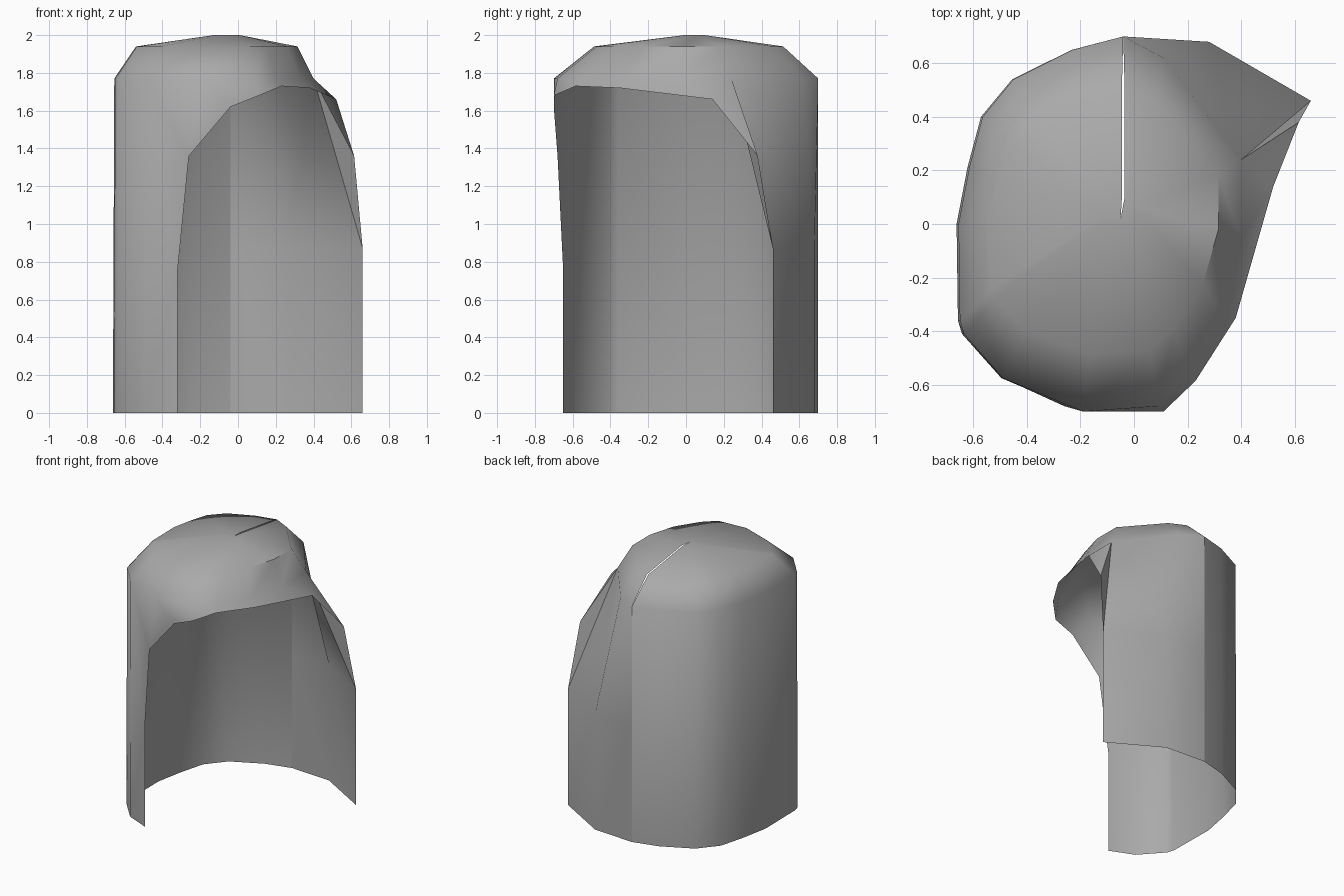
import bpy, bmesh, math

cube = bpy.data.objects.get("Cube")
if cube:
    bpy.data.objects.remove(cube)

# One grey for the whole shell
grey = bpy.data.materials.new("matte_grey")
grey.use_nodes = True
colour = (0.4, 0.4, 0.4, 1)
grey.diffuse_color = colour
grey.node_tree.nodes["Principled BSDF"].inputs["Base Color"].default_value = colour

SHOULDER, CROWN, TOP, SPRING = 1.77, 1.94, 2.0, 0.87
CENTRE = (-0.05, 0.05)

# Plan of the shoulder line, from the back seam round the left, front and right
wall_plan = [(-.04, .70), (-.23, .65), (-.45, .54), (-.565, .40), (-.615, .21),
             (-.655, 0), (-.65, -.36), (-.635, -.41), (-.49, -.575)]
hood_plan = [(-.19, -.70), (.09, -.68), (.20, -.56), (.33, -.33),
             (.40, -.05), (.40, .24), (.11, .62), (-.04, .70)]

# Rim of the opening, from the front foot over the top to the rear foot
rim_points = [(-.32, -.65, 0), (-.32, -.65, .75), (-.26, -.68, 1.36),
              (-.04, -.70, 1.62), (.11, -.70, 1.68), (.23, -.585, 1.73),
              (.38, -.35, 1.72), (.52, .14, 1.66), (.615, .38, 1.36),
              (.66, .46, SPRING), (.66, .46, 0)]

bm = bmesh.new()


def ring(plan, z, sx=1, sy=1):
    """Row of vertices: a plan scaled about the centre of the dome."""
    cx, cy = CENTRE
    return [bm.verts.new((cx + (x - cx) * sx, cy + (y - cy) * sy, z)) for x, y in plan]


def strip(low, high):
    """Quads joining two rows of equal length."""
    for i in range(len(low) - 1):
        bm.faces.new((low[i], low[i + 1], high[i + 1], high[i]))


# Upright wall
plan = wall_plan + hood_plan
shoulder = ring(plan, SHOULDER)
foot = ring(wall_plan, 0, 1.012, 1)
n = len(wall_plan)
strip(foot, shoulder[:n])

# Dome, open along the seam at the back
crown = ring(plan, CROWN, .81, .715)
top = ring(plan, TOP, .13, .075)
for row in (crown, top):
    row[0].co.x = -.045
    row[-1].co.x = -.035
strip(shoulder, crown)
strip(crown, top)
tip = bm.verts.new((-.05, .02, TOP))
for a, b in zip(top, top[1:]):
    bm.faces.new((a, b, tip))

# Front edge and brow between the shoulder line and the rim
rim = [bm.verts.new(p) for p in rim_points]
corner = shoulder[n - 1]
hood = shoulder[n:]
bm.faces.new((foot[-1], rim[0], rim[1]))
bm.faces.new((foot[-1], rim[1], corner))
bm.faces.new((corner, rim[1], rim[2]))
bm.faces.new((corner, rim[2], hood[0]))
bm.faces.new((hood[0], rim[2], rim[3]))
strip(rim[3:8], hood[:5])
for a, b in zip(rim[7:9], rim[8:10]):
    bm.faces.new((hood[5], a, b))
bm.faces.new((hood[4], rim[7], hood[5]))

# Flared flap at the rear of the opening
bend_foot = bm.verts.new((.28, .68, 0))
bend = bm.verts.new((.28, .68, SPRING))
seam_foot = bm.verts.new((-.04, .70, 0))
seam = bm.verts.new((-.04, .70, SPRING))
strip([rim[10], bend_foot, seam_foot], [rim[9], bend, seam])
bm.faces.new((hood[5], rim[9], bend))
bm.faces.new((hood[5], bend, hood[6]))
bm.faces.new((hood[6], bend, hood[7]))
bm.faces.new((hood[7], bend, seam))

bmesh.ops.recalc_face_normals(bm, faces=bm.faces)
mesh = bpy.data.meshes.new("hooded_shell")
bm.to_mesh(mesh)
bm.free()
mesh.materials.append(grey)
shell = bpy.data.objects.new("hooded_shell", mesh)
bpy.context.collection.objects.link(shell)

# Smooth shading with the sharp folds kept
bpy.ops.object.select_all(action='DESELECT')
shell.select_set(True)
bpy.context.view_layer.objects.active = shell
bpy.ops.object.shade_smooth_by_angle(angle=math.radians(50))
